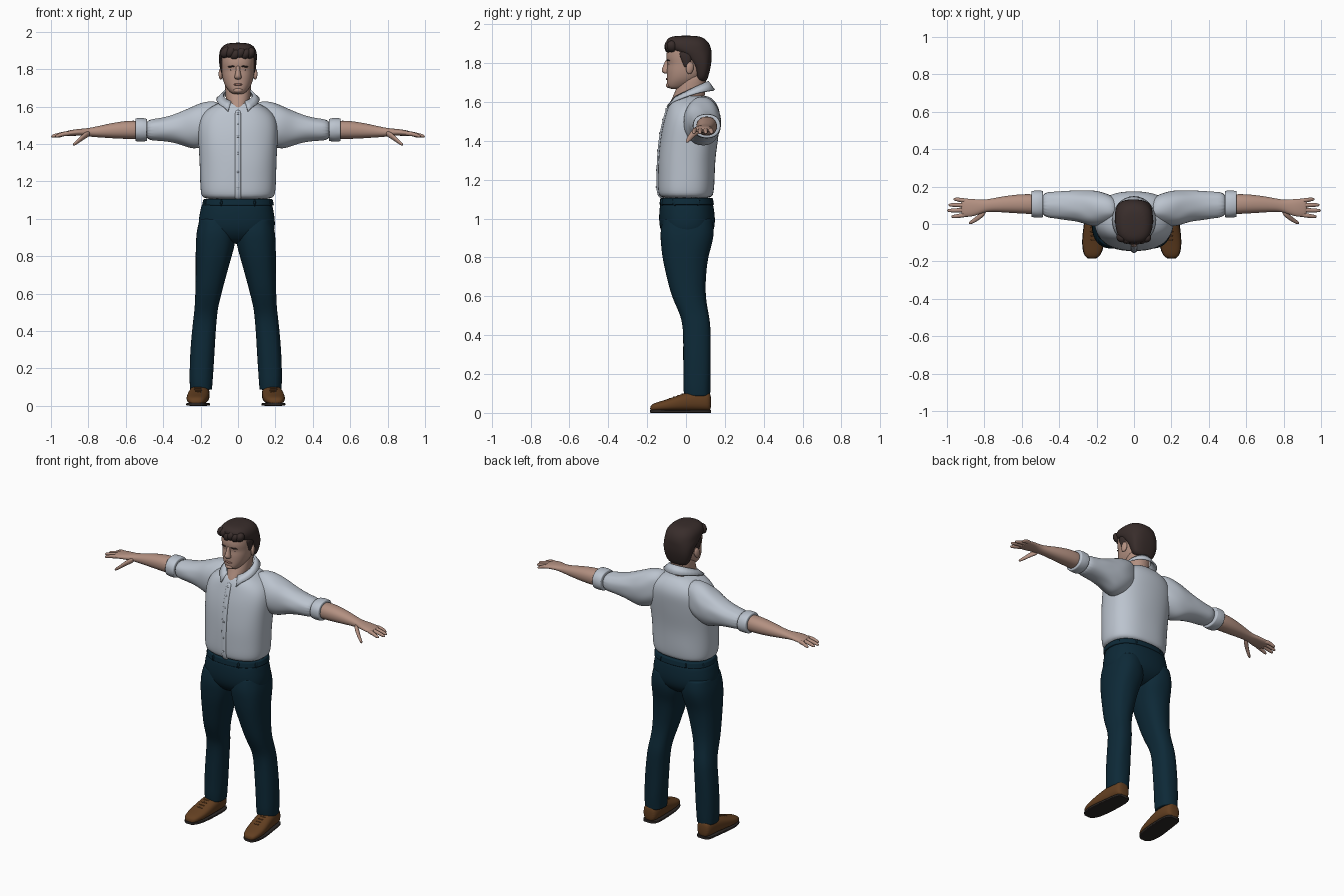
import bpy
import bmesh
import math
import random
from mathutils import Matrix, Vector, Euler

random.seed(4)
default_cube = bpy.data.objects.get("Cube")
if default_cube:
    bpy.data.objects.remove(default_cube, do_unlink=True)


def material(name, red, green, blue):
    mat = bpy.data.materials.new(name)
    mat.use_nodes = True
    colour = (red, green, blue, 1)
    mat.diffuse_color = colour
    shader = mat.node_tree.nodes["Principled BSDF"]
    shader.inputs["Base Color"].default_value = colour
    shader.inputs["Roughness"].default_value = 0.8
    return mat


SKIN = material("skin", .45, .28, .22)
LIP = material("lip", .32, .16, .13)
HAIR = material("dark_brown_hair", .04, .026, .024)
SHIRT = material("pale_grey_shirt", .5, .55, .62)
NAVY = material("navy_trousers", .004, .022, .038)
LEATHER = material("brown_leather", .125, .05, .015)
SOLE = material("dark_sole", .025, .02, .018)


def finish(name, bm, mat, mirror=False, smooth_levels=2, offset=0):
    """Turn a bmesh into a smooth object, optionally mirrored left to right."""
    bmesh.ops.recalc_face_normals(bm, faces=bm.faces[:])
    mesh = bpy.data.meshes.new(name)
    bm.to_mesh(mesh)
    bm.free()
    mesh.materials.append(mat)
    mesh.shade_smooth()
    obj = bpy.data.objects.new(name, mesh)
    obj.location.x = offset
    bpy.context.collection.objects.link(obj)
    if mirror:
        obj.modifiers.new("mirror", 'MIRROR').use_mirror_merge = False
    if smooth_levels:
        subdivision = obj.modifiers.new("subdivision", 'SUBSURF')
        subdivision.levels = subdivision.render_levels = smooth_levels
    return obj


def loft(name, axis, rows, mat, sides=20, power=2.2, wrinkle=0, crisp=False, **options):
    """Rows give a station, then low and high limits across both other axes."""
    rows = [r if len(r) == 5 else (r[0], -r[1], *r[1:]) for r in rows]
    if crisp:
        step = math.copysign(.004, rows[-1][0] - rows[0][0])
        first, last = rows[0], rows[-1]
        rows = [first, (first[0] + step, *first[1:]), *rows[1:-1],
                (last[0] - step, *last[1:]), last]
    bm = bmesh.new()
    rings = []
    for t, a_low, a_high, b_low, b_high in rows:
        ring = []
        for i in range(sides):
            angle = math.tau * i / sides
            c, s = math.cos(angle), math.sin(angle)
            swell = 1 + random.uniform(-wrinkle, wrinkle)
            c = math.copysign(abs(c) ** (2 / power), c) * swell
            s = math.copysign(abs(s) ** (2 / power), s) * swell
            a = (a_low + a_high + c * (a_high - a_low)) / 2
            b = (b_low + b_high + s * (b_high - b_low)) / 2
            place = {'x': (t, a, b), 'y': (a, t, b), 'z': (a, b, t)}[axis]
            ring.append(bm.verts.new(place))
        rings.append(ring)
    for lower, upper in zip(rings, rings[1:]):
        for i in range(sides):
            j = (i + 1) % sides
            bm.faces.new((lower[i], lower[j], upper[j], upper[i]))
    bm.faces.new(rings[0])
    bm.faces.new(rings[-1])
    return finish(name, bm, mat, **options)


def ball(name, place, size, mat, turn=(0, 0, 0), mirror=False):
    bm = bmesh.new()
    matrix = Matrix.LocRotScale(Vector(place), Euler(turn), Vector(size))
    bmesh.ops.create_uvsphere(bm, u_segments=16, v_segments=10, radius=1, matrix=matrix)
    return finish(name, bm, mat, mirror=mirror, smooth_levels=0)


def digit(name, points):
    """A finger or thumb through points of x, y, z and radius."""
    rows = [(x, y - r, y + r, z - r, z + r) for x, y, z, r in points]
    return loft(name, 'x', rows, SKIN, sides=8, power=2, mirror=True)


# Shirt body with a bloused hem
torso = [(1.10, .182, -.125, .13), (1.125, .202, -.147, .145), (1.2, .206, -.147, .15),
         (1.3, .208, -.145, .152), (1.4, .215, -.137, .165), (1.48, .22, -.122, .176),
         (1.54, .21, -.105, .178), (1.585, .17, -.09, .165), (1.615, .115, -.07, .14),
         (1.635, .07, -.045, .11)]
loft("shirt_body", 'z', torso, SHIRT, power=2.4, wrinkle=.012)

# Button placket and buttons follow the chest
placket = [(z, .017, front - .006, front + .02) for z, _, front, _ in torso[:8]]
loft("shirt_placket", 'z', placket, SHIRT, sides=8, power=5)
for low, high in zip(torso[1:7], torso[2:8]):
    ball("shirt_button", (0, (low[2] + high[2]) / 2 - .006, (low[0] + high[0]) / 2),
         (.006, .003, .006), SHIRT)

# Sleeves and rolled cuffs
loft("sleeves", 'x', [(.08, .02, .13, 1.45, 1.62), (.14, 0, .165, 1.41, 1.63),
                      (.2, -.015, .18, 1.375, 1.62), (.25, -.005, .182, 1.375, 1.6),
                      (.3, .01, .18, 1.395, 1.575), (.36, .02, .178, 1.41, 1.55),
                      (.43, .03, .173, 1.418, 1.535), (.5, .038, .17, 1.42, 1.53)],
     SHIRT, wrinkle=.04, mirror=True)
loft("rolled_cuffs", 'x', [(.485, .035, .178, 1.415, 1.535), (.515, .032, .181, 1.411, 1.541),
                           (.55, .036, .178, 1.414, 1.538)],
     SHIRT, wrinkle=.015, crisp=True, mirror=True)

# Open folded collar
bm = bmesh.new()
collar, count = [], 24
for i in range(count + 1):
    angle = math.radians(-152 + 304 * i / count)
    s, c = math.sin(angle), math.cos(angle)
    front = (1 - c) / 2
    wing = .014 if i in (0, count) else 0
    collar.append((bm.verts.new((.078 * s, .024 + .088 * c, 1.706 - .085 * front)),
                   bm.verts.new((.114 * s, .02 + .125 * c - wing / 2,
                                 1.66 - .08 * front + .015 * s * s - wing))))
for start, end in zip(collar, collar[1:]):
    bm.faces.new((start[0], end[0], end[1], start[1]))
thickness = finish("shirt_collar", bm, SHIRT, smooth_levels=0).modifiers.new("cloth", 'SOLIDIFY')
thickness.thickness = .01
thickness.offset = 0

# Forearms and hands
loft("forearms_and_palms", 'x',
     [(.5, .05, .16, 1.425, 1.525), (.58, .054, .161, 1.426, 1.526),
      (.65, .058, .156, 1.428, 1.517), (.73, .064, .143, 1.434, 1.5),
      (.79, .066, .13, 1.438, 1.486), (.83, .05, .131, 1.444, 1.482),
      (.87, .038, .135, 1.444, 1.479), (.91, .037, .137, 1.441, 1.471),
      (.925, .045, .132, 1.444, 1.466)], SKIN, mirror=True)
fingers = {"index": (.05, .04, .978), "middle": (.075, .072, 1), "ring": (.1, .102, .993),
           "little": (.124, .132, .967)}
for name, (base, tip, reach) in fingers.items():
    digit(name + "_fingers", [(.89, base, 1.457, .014), (.93, (base + tip) / 2, 1.455, .013),
                              (reach - .02, tip, 1.445, .011), (reach, tip, 1.44, .007)])
digit("thumbs", [(.79, .07, 1.457, .017), (.82, .045, 1.445, .02), (.845, .025, 1.423, .015),
                 (.87, .01, 1.403, .012), (.883, .004, 1.395, .007)])

# Trousers
loft("trouser_hips", 'z', [(1.1, .186, -.13, .136), (1.06, .194, -.137, .144),
                           (1, .207, -.142, .152), (.94, .207, -.135, .148),
                           (.9, .18, -.11, .12), (.865, .09, -.07, .07)],
     NAVY, power=2.4, wrinkle=.005, offset=-.006)
loft("waistband", 'z', [(1.068, .195, -.139, .146), (1.108, .188, -.134, .14)],
     NAVY, power=2.4, crisp=True)
loft("trouser_legs", 'z',
     [(1, .02, .195, -.12, .135), (.93, -.003, .213, -.134, .146),
      (.86, .003, .216, -.13, .135), (.8, .022, .216, -.122, .113),
      (.7, .05, .216, -.1, .102), (.6, .076, .216, -.075, .1), (.52, .095, .22, -.038, .114),
      (.47, .1, .227, -.02, .125), (.4, .106, .235, -.015, .128), (.3, .112, .243, -.015, .128),
      (.2, .118, .248, -.014, .128), (.13, .122, .248, -.014, .126),
      (.085, .126, .245, -.01, .124)],
     NAVY, power=2.4, wrinkle=.025, crisp=True, mirror=True, offset=-.012)
for angle in (25, 62, 118, 155):
    x, y = .19 * math.cos(math.radians(angle)), .137 * math.sin(math.radians(angle))
    for side in (-1, 1):
        loft("belt_loop", 'z', [(1.062, x - .007, x + .007, side * y - .014, side * y + .016),
                                (1.108, x - .007, x + .007, side * y - .014, side * y + .016)],
             NAVY, sides=8, power=5, smooth_levels=1)

# Shoes with flat dark soles
shoe = [(-.185, .19, .235, .01, .034), (-.168, .166, .255, .008, .05),
        (-.115, .15, .265, .008, .064), (-.055, .143, .262, .008, .085),
        (0, .14, .254, .008, .106), (.06, .138, .246, .008, .116),
        (.11, .143, .24, .008, .112), (.13, .16, .225, .01, .1)]
loft("shoes", 'y', shoe, LEATHER, power=2.5, mirror=True, offset=-.012)
soles = [(y, inner - .002, outer + .002, 0, .016) for y, inner, outer, _, _ in shoe]
loft("shoe_soles", 'y', soles, SOLE, power=6, crisp=True, mirror=True, offset=-.012)
for step in range(4):
    y = -.085 + step * .022
    loft("shoe_laces", 'x', [(.178, y - .005, y + .005, .066 + step * .008, .078 + step * .008),
                             (.226, y - .005, y + .005, .066 + step * .008, .078 + step * .008)],
         LEATHER, sides=8, mirror=True, smooth_levels=1, offset=-.012)

# Neck and head
loft("neck", 'z', [(1.57, .05, -.088, .08), (1.6, .055, -.083, .09), (1.64, .067, -.062, .1),
                   (1.7, .07, -.04, .105), (1.76, .07, -.02, .1)], SKIN)
loft("head", 'z', [(1.665, .03, -.085, -.02), (1.683, .05, -.099, .03), (1.71, .07, -.1, .07),
                   (1.74, .081, -.1, .095), (1.77, .086, -.1, .11), (1.795, .088, -.095, .116),
                   (1.82, .09, -.103, .119), (1.85, .091, -.102, .119), (1.88, .089, -.094, .112),
                   (1.91, .07, -.065, .09), (1.93, .035, -.03, .05)], SKIN, power=2.3)

# Face
loft("nose", 'z', [(1.745, .012, -.11, -.08), (1.752, .021, -.124, -.08),
                   (1.768, .018, -.128, -.08), (1.79, .011, -.115, -.08),
                   (1.82, .012, -.106, -.08)], SKIN, sides=12, power=2)
ball("lips", (0, -.097, 1.718), (.026, .007, .006), LIP)
ball("chin", (0, -.088, 1.686), (.026, .016, .014), SKIN)
ball("eyes", (.034, -.083, 1.795), (.013, .007, .005), HAIR, turn=(0, 0, .25), mirror=True)
ball("eyebrows", (.036, -.092, 1.814), (.022, .007, .004), HAIR, turn=(0, .08, .3), mirror=True)
ball("ears", (.092, .02, 1.775), (.011, .02, .032), SKIN, turn=(-.15, 0, .25), mirror=True)

# Short hair, cut back around the face and swept over the forehead
loft("hair", 'z', [(1.7, .058, .055, .104), (1.735, .08, .045, .116), (1.775, .092, .035, .127),
                   (1.81, .099, .008, .132), (1.845, .102, -.03, .133),
                   (1.868, .103, -.092, .132), (1.9, .1, -.106, .122), (1.925, .084, -.1, .1),
                   (1.942, .052, -.065, .065)], HAIR, power=2.5, wrinkle=.02)
loft("sideburns", 'z', [(1.775, .07, .09, -.012, .012), (1.81, .072, .097, -.02, .03),
                        (1.865, .07, .1, -.05, .04)], HAIR, sides=10, mirror=True)
for i in range(6):
    across = -.066 + i * .026
    ball("front_lock", (across, -.084 + 3 * across * across, 1.883 + random.uniform(-.006, .01)),
         (.026, .027, .033), HAIR, turn=(.2, .6, 0))
